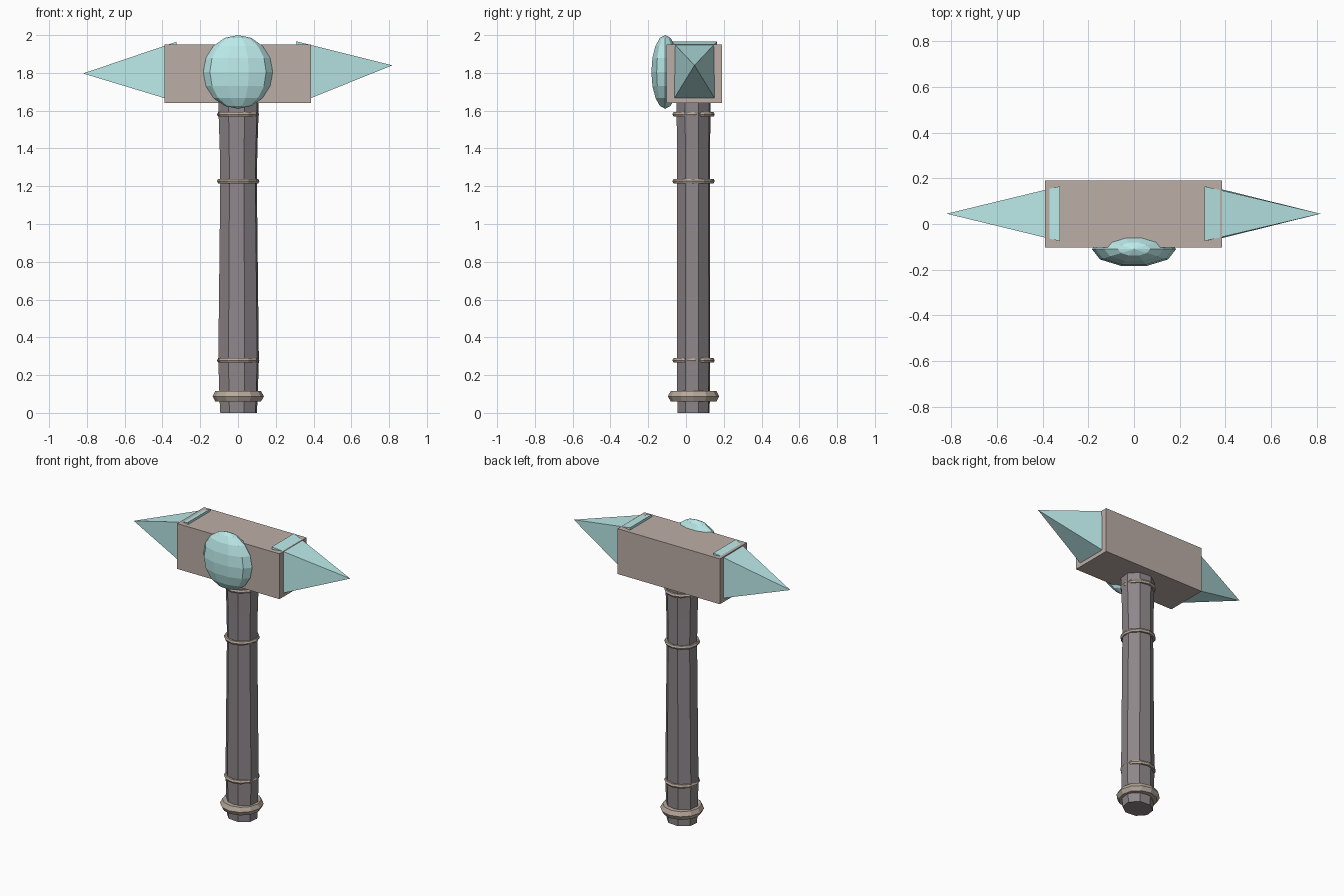
import bpy, bmesh
from math import cos, sin, radians, pi
from mathutils import Vector, Matrix

if "Cube" in bpy.data.objects:
    bpy.data.objects.remove(bpy.data.objects["Cube"])


def material(name, rgb):
    m = bpy.data.materials.new(name)
    m.diffuse_color = (*rgb, 1)
    m.use_nodes = True
    m.node_tree.nodes["Principled BSDF"].inputs["Base Color"].default_value = m.diffuse_color
    return m


STONE = material("stone", (0.50, 0.42, 0.38))
WOOD = material("dark_wood", (0.27, 0.24, 0.255))
BRASS = material("bronze", (0.47, 0.39, 0.33))
GEM = material("teal_crystal", (0.50, 0.82, 0.82))
AXIS_Y = 0.04


def finish(name, bm, mat):
    bmesh.ops.recalc_face_normals(bm, faces=bm.faces)
    me = bpy.data.meshes.new(name)
    bm.to_mesh(me)
    bm.free()
    me.materials.append(mat)
    ob = bpy.data.objects.new(name, me)
    bpy.context.collection.objects.link(ob)
    return ob


# hammer head block
bm = bmesh.new()
bmesh.ops.create_cube(bm, size=1, matrix=Matrix.Translation((-0.002, 0.044, 1.795))
                      @ Matrix.Diagonal((0.775, 0.292, 0.31, 1)))
finish("head_block", bm, STONE)


# octagonal handle lofted through (height, x radius, y radius)
bm = bmesh.new()
rings = []
for z, rx, ry in [(0, 0.101, 0.088), (0.07, 0.105, 0.09), (0.28, 0.112, 0.092),
                  (1.22, 0.101, 0.091), (1.40, 0.104, 0.091), (1.60, 0.111, 0.094),
                  (1.68, 0.111, 0.094)]:
    rings.append([bm.verts.new((0.003 + rx * cos(radians(16.5 + 45 * i)),
                                AXIS_Y + ry * sin(radians(16.5 + 45 * i)), z))
                  for i in range(8)])
for a, b in zip(rings, rings[1:]):
    for i in range(8):
        j = (i + 1) % 8
        bm.faces.new((a[i], a[j], b[j], b[i]))
bm.faces.new(rings[0][::-1])
bm.faces.new(rings[-1])
finish("handle", bm, WOOD)


# metal bands around the handle
def band(name, z, major, minor, height):
    bpy.ops.mesh.primitive_torus_add(major_segments=12, minor_segments=6,
                                     major_radius=major, minor_radius=minor,
                                     location=(0.001, AXIS_Y, z))
    ob = bpy.context.object
    ob.name = name
    ob.scale.z = height / (2 * minor * sin(pi / 3))
    ob.data.materials.append(BRASS)


band("pommel_band", 0.088, 0.106, 0.030, 0.055)
for i, z in enumerate((0.278, 1.227, 1.580)):
    band(f"handle_band_{i + 1}", z, 0.100, 0.012, 0.024)


# crystal spikes: square pyramids, base sunk into the block
def spike(name, tip, base):
    bm = bmesh.new()
    apex = bm.verts.new(tip)
    b = [bm.verts.new((x, 0.045 + y, z)) for (x, z), y in
         zip((base[0], base[0], base[1], base[1]), (-0.12, 0.12, 0.12, -0.12))]
    bm.faces.new(b)
    for i in range(4):
        bm.faces.new((b[i], b[(i + 1) % 4], apex))
    finish(name, bm, GEM)


spike("left_spike", (-0.82, 0.045, 1.797), ((-0.325, 1.965), (-0.322, 1.646)))
spike("right_spike", (0.817, 0.045, 1.84), ((0.308, 1.967), (0.332, 1.645)))


# faceted gem on the front face
bm = bmesh.new()
bmesh.ops.create_uvsphere(bm, u_segments=10, v_segments=8, radius=1,
                          matrix=Matrix.Translation((0, -0.11, 1.805))
                          @ Matrix.Diagonal((0.184, 0.077, 0.195, 1))
                          @ Matrix.Rotation(radians(90), 4, 'Z'))
finish("front_gem", bm, GEM)
